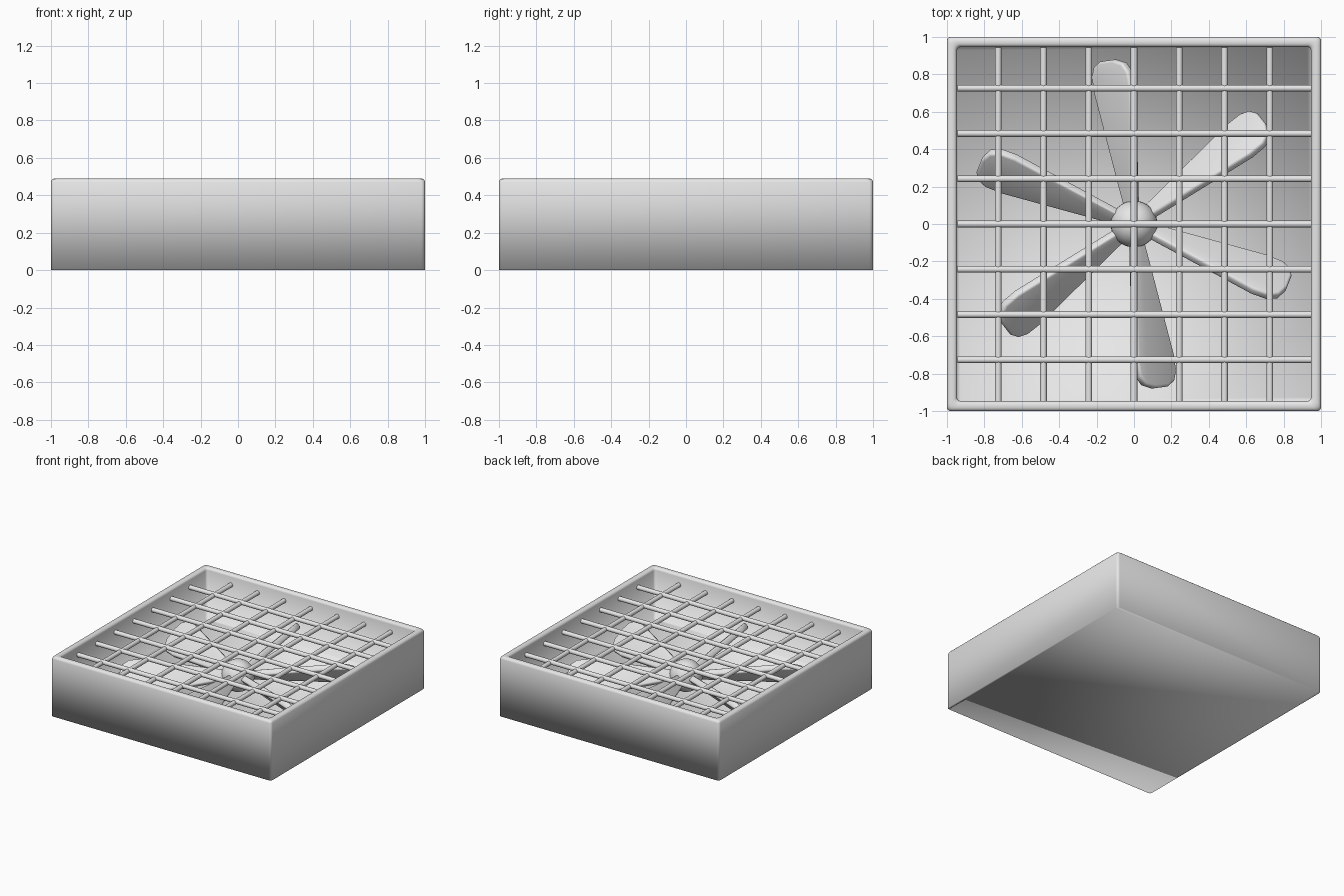
import bpy, bmesh, math
from mathutils import Matrix, Vector

cube = bpy.data.objects.get("Cube")
if cube:
    bpy.data.objects.remove(cube, do_unlink=True)

HEIGHT, FLOOR, INNER = 0.49, 0.07, 0.925
HUB_Z, BAR_Z, BAR_R, BAR_STEP = 0.22, 0.41, 0.018, 0.242

grey = bpy.data.materials.new("light_grey")
grey.use_nodes = True
grey.diffuse_color = (0.8, 0.8, 0.8, 1)
grey.node_tree.nodes["Principled BSDF"].inputs["Base Color"].default_value = (0.8, 0.8, 0.8, 1)


def finish(bm, name):
    """Turn a bmesh into a smooth-shaded grey object."""
    bmesh.ops.recalc_face_normals(bm, faces=bm.faces[:])
    mesh = bpy.data.meshes.new(name)
    for f in bm.faces:
        f.smooth = True
    bm.to_mesh(mesh)
    bm.free()
    mesh.materials.append(grey)
    obj = bpy.data.objects.new(name, mesh)
    bpy.context.collection.objects.link(obj)
    return obj


# Housing: open tray with rounded rim and corners
bm = bmesh.new()
bmesh.ops.create_cube(bm, size=1, matrix=Matrix.Translation((0, 0, HEIGHT / 2))
                      @ Matrix.Diagonal((2, 2, HEIGHT, 1)))
top = max(bm.faces, key=lambda f: f.calc_center_median().z)
bmesh.ops.inset_individual(bm, faces=[top], thickness=1 - INNER)
well = bmesh.ops.extrude_discrete_faces(bm, faces=[top])["faces"][0]
for v in well.verts:
    v.co.z = FLOOR
rim = [e for e in bm.edges if max(v.co.z for v in e.verts) > HEIGHT - 0.001]
bmesh.ops.bevel(bm, geom=rim, offset=0.02, segments=3, profile=0.5, affect='EDGES')
finish(bm, "housing")

# Guard: two crossing sets of round bars
for axis, label, z in (("Y", "guard_bar_across", BAR_Z + 0.003),
                       ("X", "guard_bar_along", BAR_Z - 0.003)):
    for i in range(-3, 4):
        offset = i * BAR_STEP
        place = (0, offset, z) if axis == "Y" else (offset, 0, z)
        bm = bmesh.new()
        bmesh.ops.create_cone(bm, cap_ends=True, segments=12, radius1=BAR_R, radius2=BAR_R,
                              depth=2 * INNER + 0.04,
                              matrix=Matrix.Translation(place) @ Matrix.Rotation(math.pi / 2, 4, axis))
        bar = finish(bm, f"{label}_{i + 4}")
        bar.data.set_sharp_from_angle(angle=math.radians(50))

# Hub
bm = bmesh.new()
bmesh.ops.create_uvsphere(bm, u_segments=32, v_segments=16, radius=0.125,
                          matrix=Matrix.Translation((0, 0, HUB_Z)))
finish(bm, "hub")

# Blades: flared paddles pitched about their own length
OUTLINE = [(0.06, -0.036), (0.72, -0.14), (0.81, -0.135), (0.86, -0.1), (0.885, -0.03),
           (0.885, 0.07), (0.86, 0.12), (0.81, 0.145), (0.72, 0.145), (0.06, 0.036)]
THICK = 0.05
for i in range(6):
    bm = bmesh.new()
    face = bm.faces.new([bm.verts.new((u, w, -THICK / 2)) for u, w in OUTLINE])
    ext = bmesh.ops.extrude_face_region(bm, geom=[face])["geom"]
    bmesh.ops.translate(bm, vec=Vector((0, 0, THICK)),
                        verts=[g for g in ext if isinstance(g, bmesh.types.BMVert)])
    edges = [e for e in bm.edges if abs(e.verts[0].co.z - e.verts[1].co.z) < 0.001]
    bmesh.ops.bevel(bm, geom=edges, offset=0.015, segments=3, profile=0.5, affect='EDGES')
    bm.transform(Matrix.Translation((0, 0, HUB_Z))
                 @ Matrix.Rotation(math.radians(38 + 60 * i), 4, 'Z')
                 @ Matrix.Rotation(math.radians(-45), 4, 'X'))
    blade = finish(bm, f"fan_blade_{i + 1}")
    blade.data.set_sharp_from_angle(angle=math.radians(40))
